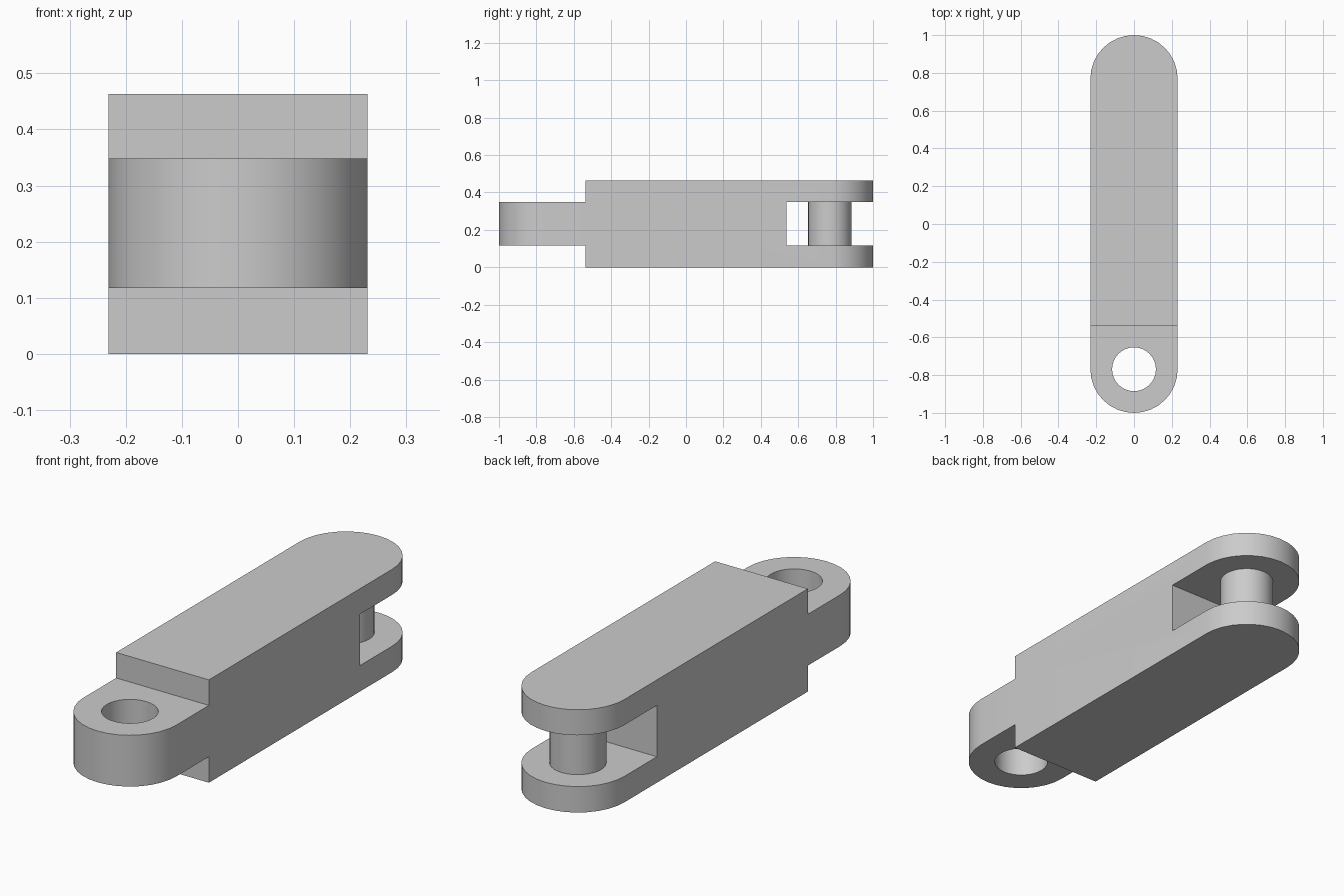
import bpy
import bmesh
from math import cos, sin, pi, radians

if "Cube" in bpy.data.objects:
    bpy.data.objects.remove(bpy.data.objects["Cube"], do_unlink=True)

HALF_W = 0.231            # half width and end radius
HEIGHT = 0.463
LOW, HIGH = 0.117, 0.348  # tongue and slot heights
PIVOT = 1 - HALF_W        # distance of both pivots from the middle
PIN_R = 0.116
STEP = 0.537              # where the tongue and the slot begin
SEGS = 32

grey = bpy.data.materials.new("light_grey")
grey.use_nodes = True
colour = (0.6, 0.6, 0.6, 1)
grey.diffuse_color = colour
grey.node_tree.nodes["Principled BSDF"].inputs["Base Color"].default_value = colour


def prism(name, outline, z0, z1):
    """Extrude a flat outline from z0 up to z1."""
    bm = bmesh.new()
    base = bm.faces.new([bm.verts.new((x, y, z0)) for x, y in outline])
    top = bmesh.ops.extrude_face_region(bm, geom=[base])["geom"]
    verts = [v for v in top if isinstance(v, bmesh.types.BMVert)]
    bmesh.ops.translate(bm, verts=verts, vec=(0, 0, z1 - z0))
    bmesh.ops.recalc_face_normals(bm, faces=bm.faces)
    mesh = bpy.data.meshes.new(name)
    bm.to_mesh(mesh)
    bm.free()
    mesh.materials.append(grey)
    obj = bpy.data.objects.new(name, mesh)
    bpy.context.collection.objects.link(obj)
    return obj


def arc(cy, r, start, sweep, count):
    return [(r * cos(start + sweep * i / count), cy + r * sin(start + sweep * i / count))
            for i in range(count + 1)]


def circle(cy, r):
    return arc(cy, r, 0, 2 * pi, SEGS)[:-1]


def block(y0, y1):
    return [(-1, y0), (1, y0), (1, y1), (-1, y1)]


def smooth(obj):
    bpy.ops.object.select_all(action="DESELECT")
    obj.select_set(True)
    bpy.context.view_layer.objects.active = obj
    bpy.ops.object.shade_smooth_by_angle(angle=radians(30))


# Link body: a bar with round ends
half = SEGS // 2
bar = arc(PIVOT, HALF_W, 0, pi, half) + arc(-PIVOT, HALF_W, pi, pi, half)
body = prism("link_body", bar, 0, HEIGHT)

# Cuts: tongue above and below, fork slot, pin hole
cutters = [
    prism("tongue_top_cutter", block(-2, -STEP), HIGH, 1),
    prism("tongue_bottom_cutter", block(-2, -STEP), -1, LOW),
    prism("fork_slot_cutter", block(STEP, 2), LOW, HIGH),
    prism("pin_hole_cutter", circle(-PIVOT, PIN_R), -1, 1),
]
bpy.context.view_layer.objects.active = body
for cutter in cutters:
    cutter.hide_render = True
    mod = body.modifiers.new(cutter.name, "BOOLEAN")
    mod.operation = "DIFFERENCE"
    mod.solver = "EXACT"
    mod.object = cutter
    bpy.ops.object.modifier_apply(modifier=mod.name)
    bpy.data.objects.remove(cutter, do_unlink=True)
smooth(body)

# Hinge pin across the fork
smooth(prism("hinge_pin", circle(PIVOT, PIN_R), LOW, HIGH))
